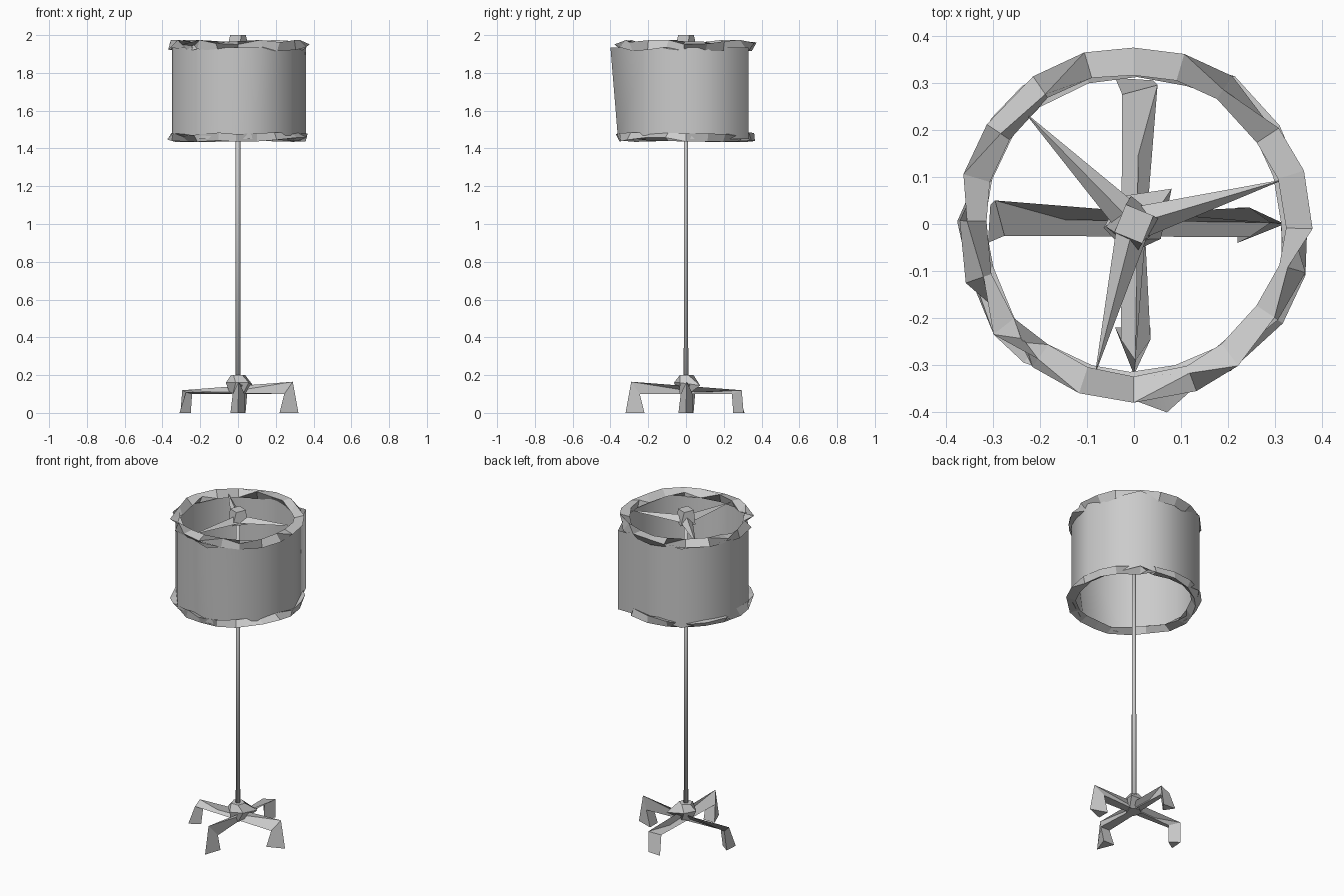
import bpy, random
from math import sin, cos, pi

if "Cube" in bpy.data.objects:
    bpy.data.objects.remove(bpy.data.objects["Cube"])

random.seed(4)


def make(name, verts, faces, smooth=False):
    me = bpy.data.meshes.new(name)
    me.from_pydata(verts, [], faces)
    me.polygons.foreach_set("use_smooth", [smooth] * len(faces))
    me.update()
    ob = bpy.data.objects.new(name, me)
    bpy.context.collection.objects.link(ob)
    return ob


def loft(name, rings, caps=True, closed=False, smooth=False):
    """Skin a list of equal-sided rings."""
    n, m = len(rings[0]), len(rings)
    verts = [v for r in rings for v in r]
    faces = []
    for i in range(m if closed else m - 1):
        a, b = i * n, (i + 1) % m * n
        faces += [(a + j, a + (j + 1) % n, b + (j + 1) % n, b + j) for j in range(n)]
    if caps and not closed:
        faces += [tuple(range(n))[::-1], tuple(range((m - 1) * n, m * n))]
    return make(name, verts, faces, smooth)


def ring(r, z, n, turn=0.0, cx=0.0, cy=0.0):
    return [(cx + r * cos(turn + 2 * pi * k / n), cy + r * sin(turn + 2 * pi * k / n), z)
            for k in range(n)]


# Two crossed base beams, triangular section, bent down into feet at both ends
beam = [
    [(-0.31, -0.04, 0), (-0.25, 0.0, 0), (-0.305, 0.04, 0)],
    [(-0.275, -0.025, 0.11), (-0.243, 0.01, 0.10), (-0.295, 0.05, 0.12)],
    [(0.245, -0.028, 0.10), (0.245, 0.035, 0.10), (0.29, 0.003, 0.165)],
    [(0.22, -0.04, 0), (0.22, 0.035, 0), (0.32, 0.0, 0)],
]
# keep a flat underside through the middle of the beam
beam[1] = [beam[1][0], beam[1][1], beam[1][2]]
loft("base_beam_x", beam, smooth=False)
loft("base_beam_y", [[(y, -x, z) for x, y, z in r] for r in beam])

# Faceted hub where the pole meets the base
hub = loft("base_hub", [ring(0.045, 0.10, 5, 0.3), ring(0.065, 0.16, 5, 0.75),
                        ring(0.04, 0.20, 5, 0.3)])
hub.data.vertices[5].co = (0.08, 0.075, 0.145)

# Pole
loft("pole", [ring(0.014, 0.12, 6), ring(0.012, 1.95, 6)], smooth=True)

# Shade wall: open drum with few sides, smooth shaded
top = [(0.07, -0.40), (0.28, -0.21), (0.36, 0.03), (0.23, 0.33),
       (-0.20, 0.33), (-0.35, 0.08), (-0.34, -0.12), (-0.20, -0.30)]
bottom = [(0.06, -0.36)] + top[1:]
loft("shade", [[(x, y, 1.45) for x, y in bottom], [(x, y, 1.935) for x, y in top]],
     caps=False, smooth=True)


# Crumpled rims: jittered three-sided loops
def rim(name, z, height):
    rings = []
    count = 20
    for i in range(count):
        a = 2 * pi * i / count + random.uniform(-0.05, 0.05)
        twist = random.uniform(0, 2 * pi / 3)
        tri = []
        for k in range(3):
            b = twist + 2 * pi * k / 3
            r = 0.346 + 0.034 * cos(b)
            tri.append((r * cos(a), r * sin(a), z + height * sin(b)))
        rings.append(tri)
    return loft(name, rings, closed=True)


rim("top_rim", 1.945, 0.03)
rim("bottom_rim", 1.46, 0.025)

# Three tapering spokes holding the shade
for i, (x, y) in enumerate([(-0.235, 0.24), (0.32, 0.095), (-0.083, -0.32)]):
    d = (x * x + y * y) ** 0.5
    px, py = -y / d * 0.036, x / d * 0.036
    make("shade_spoke_%d" % (i + 1),
         [(px, py, 1.93), (-px, -py, 1.93), (0, 0, 1.965), (x, y, 1.945)],
         [(0, 2, 1), (0, 1, 3), (1, 2, 3), (2, 0, 3)])

# Finial on top
loft("finial", [ring(0.06, 1.92, 4, 0.1), ring(0.045, 2.0, 4, 0.4)])
